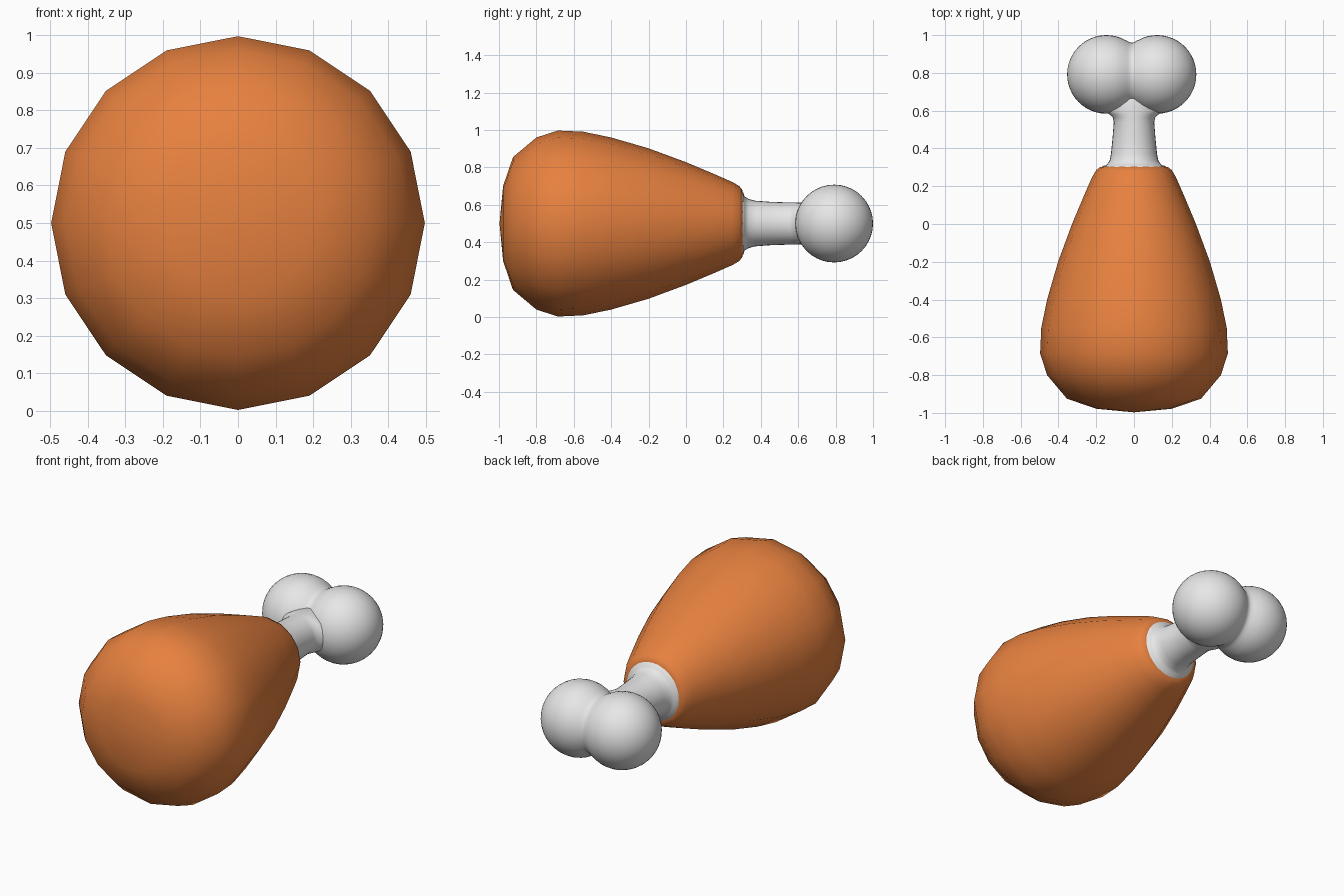
import bpy, bmesh, math

if "Cube" in bpy.data.objects:
    bpy.data.objects.remove(bpy.data.objects["Cube"])

CZ = 0.5  # height of the long axis


def material(name, rgb):
    m = bpy.data.materials.new(name)
    m.diffuse_color = (*rgb, 1.0)
    m.use_nodes = True
    m.node_tree.nodes["Principled BSDF"].inputs["Base Color"].default_value = m.diffuse_color
    return m


def revolve(name, rings, sides, mat, place, sharp=60):
    """Loft elliptical rings (t, ra, rb); place(t, a, b) maps them to space."""
    bm = bmesh.new()
    loops = []
    for t, ra, rb in rings:
        if ra == 0:
            loops.append([bm.verts.new(place(t, 0, 0))] * sides)
        else:
            loops.append([bm.verts.new(place(t, ra * math.cos(2 * math.pi * i / sides),
                                             rb * math.sin(2 * math.pi * i / sides)))
                          for i in range(sides)])
    for lo, hi in zip(loops, loops[1:]):
        for i in range(sides):
            j = (i + 1) % sides
            bm.faces.new(dict.fromkeys((lo[i], lo[j], hi[j], hi[i])))
    bmesh.ops.recalc_face_normals(bm, faces=bm.faces)
    me = bpy.data.meshes.new(name)
    bm.to_mesh(me)
    bm.free()
    me.materials.append(mat)
    ob = bpy.data.objects.new(name, me)
    bpy.context.collection.objects.link(ob)
    bpy.context.view_layer.objects.active = ob
    ob.select_set(True)
    bpy.ops.object.shade_smooth_by_angle(angle=math.radians(sharp))
    ob.select_set(False)
    return ob


def along_y(t, a, b):
    return (a, t, CZ + b)


def along_x(t, a, b):
    return (t, 0.792 + a, CZ + b)


meat_mat = material("roast orange", (0.8, 0.22, 0.05))
bone_mat = material("bone grey", (0.8, 0.8, 0.8))

# Meat: 16-sided pear shape, blunt towards the front
meat = [(-0.997, 0), (-0.978, 0.2), (-0.925, 0.355), (-0.8, 0.46), (-0.685, 0.497),
        (-0.55, 0.491), (-0.4, 0.46), (-0.2, 0.402), (0.0, 0.328), (0.15, 0.265),
        (0.25, 0.221), (0.285, 0.2), (0.3, 0.182), (0.305, 0.16), (0.305, 0)]
revolve("meat", [(y, r, r) for y, r in meat], 16, meat_mat, along_y, 80)

# Bone shaft: flares where it meets the meat and the knuckle
shaft = [(0.29, 0.172, 0.172), (0.307, 0.165, 0.165), (0.313, 0.145, 0.145),
         (0.335, 0.129, 0.131), (0.37, 0.122, 0.122), (0.45, 0.114, 0.116),
         (0.54, 0.107, 0.113), (0.563, 0.112, 0.113), (0.58, 0.13, 0.113),
         (0.6, 0.15, 0.112), (0.7, 0.13, 0.11), (0.78, 0.07, 0.07), (0.8, 0, 0)]
revolve("bone_shaft", shaft, 32, bone_mat, along_y, 80)

# Knuckle: two balls with a softened crease, turned about the x axis
R, MID, OFF = 0.208, -0.012, 0.134
half = [(0.0, 0.168), (0.012, 0.17), (0.026, 0.178)]
for k in range(17):
    ang = math.radians(118) * (1 - k / 16)
    half.append((OFF + R * math.cos(ang), R * math.sin(ang) if k < 16 else 0))
half = half[:3] + [p for p in half[3:] if p[0] > 0.042]
knuckle = [(-x, r) for x, r in reversed(half[1:])] + half
revolve("bone_knuckle", [(MID + x, r, r) for x, r in knuckle], 40, bone_mat, along_x, 80)
